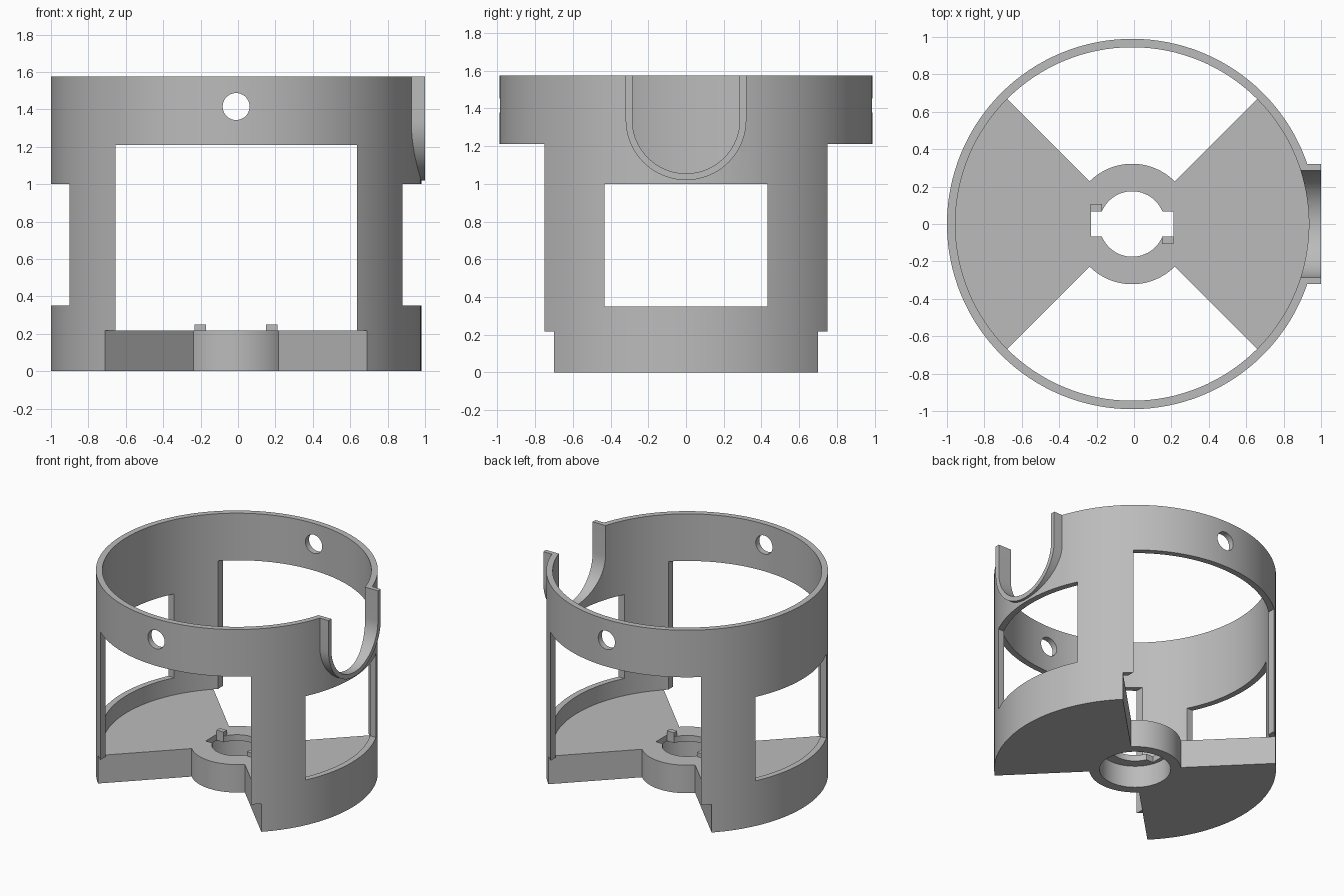
import bpy
import bmesh
from math import sin, cos, radians

cube = bpy.data.objects.get("Cube")
if cube:
    bpy.data.objects.remove(cube, do_unlink=True)

CX = -0.01                      # axis of the round body
R, R_IN = 0.99, 0.945           # wall radii
FLOOR, TOP = 0.217, 1.575       # floor height and rim height
HUB, BORE, RECESS = 0.322, 0.175, 0.25

grey = bpy.data.materials.new("plain grey")
grey.use_nodes = True
grey.diffuse_color = (0.5, 0.5, 0.5, 1)
grey.node_tree.nodes["Principled BSDF"].inputs["Base Color"].default_value = (0.5, 0.5, 0.5, 1)


def arc(r, start, end, n, cx=0.0, cy=0.0):
    """Points along an arc, ends included."""
    angles = [radians(start + (end - start) * i / n) for i in range(n + 1)]
    return [(cx + r * cos(a), cy + r * sin(a)) for a in angles]


def circle(r, n=128, cx=CX, cy=0.0):
    return arc(r, 0, 360, n, cx, cy)[:-1]


def rect(x0, x1, y0, y1):
    return [(x0, y0), (x1, y0), (x1, y1), (x0, y1)]


def u_shape(r, top):
    """Round-bottomed slot outline in the y-z plane."""
    return [(r, top), (-r, top)] + arc(r, 180, 360, 40, 0, 1.34)


def prism(name, outline, lo, hi, axis="z"):
    """Extrude a 2D outline along an axis."""
    place = {"x": lambda a, b, h: (h, a, b),
             "y": lambda a, b, h: (a, h, b),
             "z": lambda a, b, h: (a, b, h)}[axis]
    bm = bmesh.new()
    ends = [[bm.verts.new(place(a, b, h)) for a, b in outline] for h in (lo, hi)]
    bm.faces.new(ends[0])
    bm.faces.new(ends[1])
    n = len(outline)
    for i in range(n):
        j = (i + 1) % n
        bm.faces.new((ends[0][i], ends[0][j], ends[1][j], ends[1][i]))
    bmesh.ops.recalc_face_normals(bm, faces=bm.faces)
    mesh = bpy.data.meshes.new(name)
    bm.to_mesh(mesh)
    bm.free()
    mesh.materials.append(grey)
    obj = bpy.data.objects.new(name, mesh)
    bpy.context.scene.collection.objects.link(obj)
    return obj


def combine(obj, tool, operation="DIFFERENCE"):
    """Apply a boolean and remove the tool object."""
    mod = obj.modifiers.new("bool", "BOOLEAN")
    mod.operation = operation
    mod.solver = "EXACT"
    mod.object = tool
    bpy.context.view_layer.objects.active = obj
    bpy.ops.object.modifier_apply(modifier=mod.name)
    bpy.data.objects.remove(tool, do_unlink=True)


# Cylindrical wall with the spout rim on its left side
wall = prism("wall", circle(R), FLOOR, TOP)
combine(wall, prism("spout_block", u_shape(0.32, TOP), 0.6, 1.0, "x"), "UNION")
combine(wall, prism("inside_cut", circle(R_IN), 0, 2))
combine(wall, prism("spout_cut", u_shape(0.285, 2), 0.5, 1.5, "x"))

# Front and back openings, side windows, and pin holes
combine(wall, prism("opening_cut", rect(CX - 0.645, CX + 0.645, 0.1, 1.21), -1.5, 1.5, "y"))
combine(wall, prism("window_cut", rect(-0.432, 0.432, 0.35, 1.0), -1.5, 1.5, "x"))
combine(wall, prism("pin_hole_cut", circle(0.072, 40, CX, 1.415), -1.5, 1.5, "y"))

# Base: two quarter sectors joined by a round hub
outline = []
for r, start in ((R, -45), (HUB, 45), (R, 135), (HUB, 225)):
    outline += arc(r, start, start + 90, 32, CX)
base = prism("base", outline, 0, FLOOR)
combine(base, prism("recess_cut", circle(RECESS, 64), -0.1, 0.17))
combine(base, prism("bore_cut", circle(BORE, 64), -0.1, 0.5))
combine(base, prism("slot_cut", rect(CX - 0.22, CX + 0.22, -0.068, 0.068), -0.1, 0.5))

# Stop lugs beside the slot, diagonally opposite
for side, name in ((-1, "right_stop_lug"), (1, "left_stop_lug")):
    xs = sorted((CX + side * 0.16, CX + side * 0.222))
    ys = sorted((-side * 0.068, -side * 0.106))
    prism(name, rect(*xs, *ys), 0.18, 0.25)

# Smooth shading on the curved parts
bpy.ops.object.select_all(action="DESELECT")
for obj in (wall, base):
    obj.select_set(True)
bpy.context.view_layer.objects.active = wall
bpy.ops.object.shade_smooth_by_angle(angle=radians(30))
